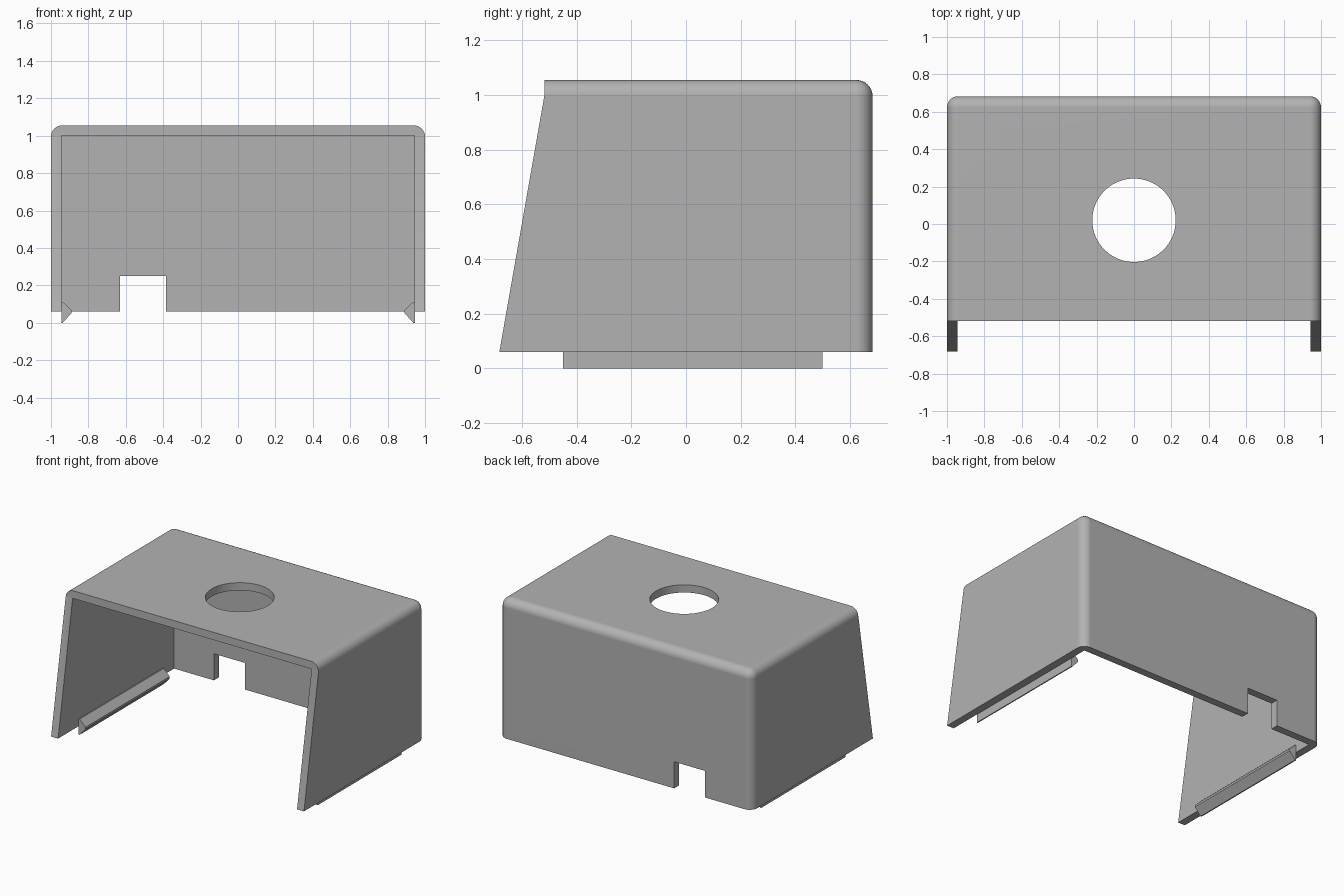
import bpy, bmesh, math
from mathutils import Vector

if "Cube" in bpy.data.objects:
    bpy.data.objects.remove(bpy.data.objects["Cube"], do_unlink=True)

BOTTOM, TOP, BACK, WALL, RADIUS = 0.06, 1.055, 0.683, 0.055, 0.06

grey = bpy.data.materials.new("plain grey")
grey.use_nodes = True
colour = (0.45, 0.45, 0.45, 1)
grey.diffuse_color = colour
grey.node_tree.nodes["Principled BSDF"].inputs["Base Color"].default_value = colour


def finish(name, bm):
    bmesh.ops.recalc_face_normals(bm, faces=bm.faces)
    mesh = bpy.data.meshes.new(name)
    bm.to_mesh(mesh)
    bm.free()
    mesh.materials.append(grey)
    obj = bpy.data.objects.new(name, mesh)
    bpy.context.collection.objects.link(obj)
    return obj


def box_mesh(lo, hi):
    bm = bmesh.new()
    bmesh.ops.create_cube(bm, size=1)
    for v in bm.verts:
        v.co = [(a + b) / 2 + c * (b - a) for a, b, c in zip(lo, hi, v.co)]
    return bm


def prism(name, profile, direction):
    """Extrude a closed outline along a direction."""
    bm = bmesh.new()
    face = bm.faces.new([bm.verts.new(p) for p in profile])
    moved = bmesh.ops.extrude_face_region(bm, geom=[face], use_keep_orig=True)["geom"]
    verts = [g for g in moved if isinstance(g, bmesh.types.BMVert)]
    bmesh.ops.translate(bm, verts=verts, vec=direction)
    return finish(name, bm)


# Outer cover block, rounded along the top and back but not at the front or base
bm = box_mesh((-1, -0.9, BOTTOM), (1, BACK, TOP))
rounded = []
for e in bm.edges:
    mid = (e.verts[0].co + e.verts[1].co) / 2
    if mid.y > -0.8 and mid.z > BOTTOM + 0.01:
        rounded.append(e)
bmesh.ops.bevel(bm, geom=rounded, offset=RADIUS, segments=8, profile=0.5, affect='EDGES')
cover = finish("cover_shell", bm)

# Cutters: open cavity, sloped front, round top opening and cable notch
cavity = finish("cavity_cutter", box_mesh((WALL - 1, -2, -1), (1 - WALL, BACK - WALL, TOP - WALL)))
front = prism("front_cutter", [(-2, -0.518, 2), (-2, -0.518, 1.0), (-2, -0.683, BOTTOM),
                               (-2, -0.771, -0.44), (-2, -2, -0.44), (-2, -2, 2)], (4, 0, 0))
notch = finish("notch_cutter", box_mesh((-0.63, 0.5, -0.5), (-0.385, 1, 0.25)))
bm = bmesh.new()
bmesh.ops.create_cone(bm, cap_ends=True, segments=64, radius1=0.223, radius2=0.223, depth=0.4)
bmesh.ops.translate(bm, verts=bm.verts, vec=(0, 0.02, TOP))
hole = finish("hole_cutter", bm)

for cutter in (cavity, front, notch, hole):
    cutter.hide_render = True
    mod = cover.modifiers.new(cutter.name, 'BOOLEAN')
    mod.operation, mod.solver, mod.object = 'DIFFERENCE', 'EXACT', cutter

# Bake the cuts, then drop the cutters
cut_mesh = bpy.data.meshes.new_from_object(cover.evaluated_get(bpy.context.evaluated_depsgraph_get()))
cover.modifiers.clear()
cover.data = cut_mesh
for cutter in (cavity, front, notch, hole):
    bpy.data.objects.remove(cutter, do_unlink=True)

# Smooth the rounded edges while the flat walls stay flat
bpy.ops.object.select_all(action='DESELECT')
cover.select_set(True)
bpy.context.view_layer.objects.active = cover
bpy.ops.object.shade_smooth_by_angle(angle=math.radians(30))
weighted = cover.modifiers.new("flat walls", 'WEIGHTED_NORMAL')
weighted.keep_sharp = True

# Snap rails along the foot of both side walls
inner = 1 - WALL
rail = [(inner + 0.01, 0.112), (inner - 0.008, 0.112), (0.89, 0.067), (0.89, 0.052),
        (inner - 0.008, 0), (inner, 0), (inner, BOTTOM), (inner + 0.01, BOTTOM)]
for name, side in (("left_rail", 1), ("right_rail", -1)):
    prism(name, [(side * x, -0.45, z) for x, z in rail], (0, 0.95, 0))
